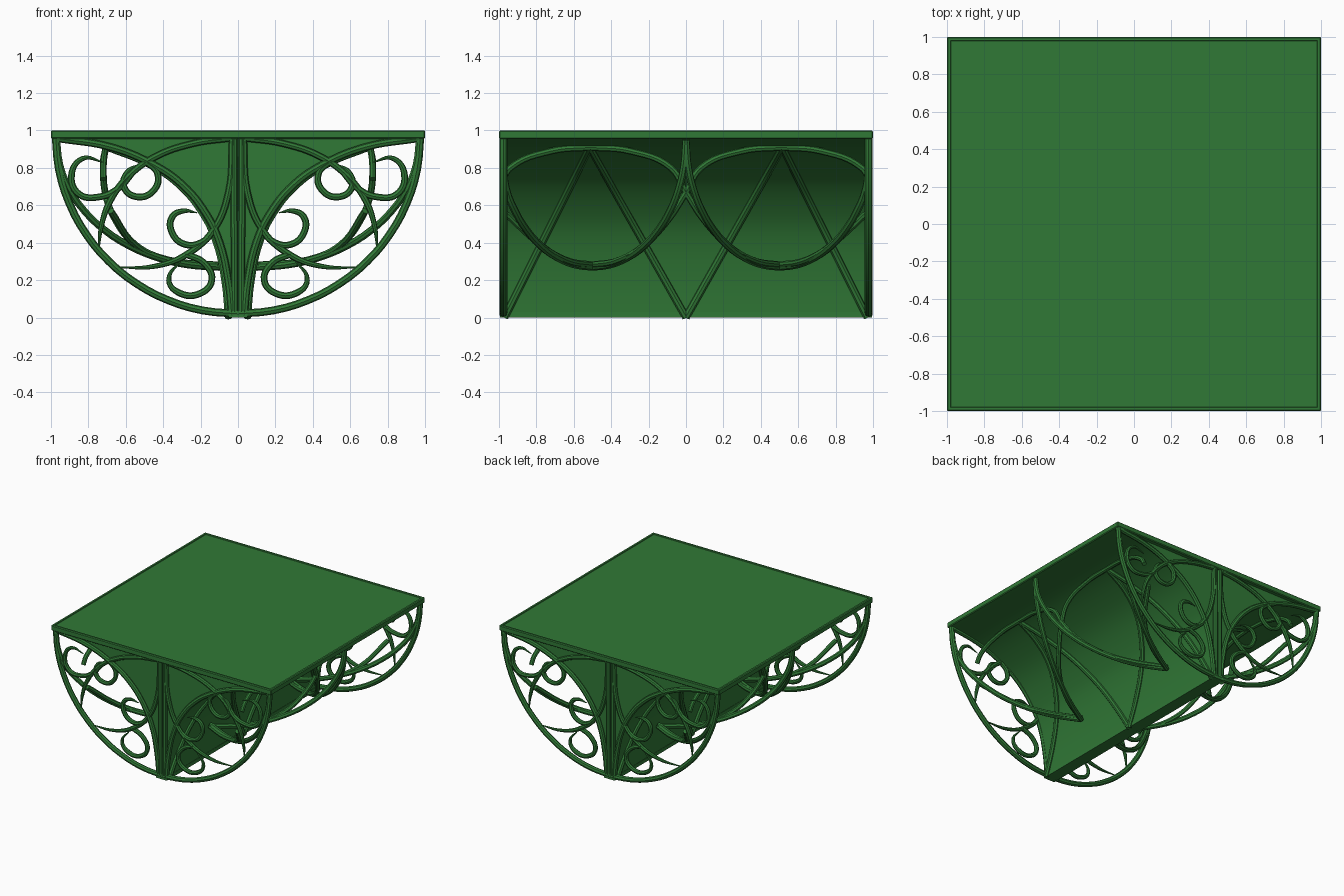
import bpy, bmesh
from math import sin, cos, pi

cube = bpy.data.objects.get("Cube")
if cube:
    bpy.data.objects.remove(cube)

green = bpy.data.materials.new("leaf_green")
green.use_nodes = True
colour = (0.03, 0.19, 0.037, 1)
green.diffuse_color = colour
green.node_tree.nodes["Principled BSDF"].inputs["Base Color"].default_value = colour


def add_mesh(name, mesh, smooth=True):
    obj = bpy.data.objects.new(name, mesh)
    bpy.context.collection.objects.link(obj)
    mesh.materials.clear()
    mesh.materials.append(green)
    if smooth:
        bpy.ops.object.select_all(action="DESELECT")
        obj.select_set(True)
        bpy.context.view_layer.objects.active = obj
        bpy.ops.object.shade_smooth_by_angle(angle=0.7)
    return obj


def tubes(name, paths, radius, tip=False, steps=6):
    """Round rods through the given paths, optionally tapered at the last point."""
    curve = bpy.data.curves.new(name, "CURVE")
    curve.dimensions = "3D"
    curve.bevel_depth = radius
    curve.bevel_resolution = 2
    curve.resolution_u = steps
    curve.use_fill_caps = True
    for path in paths:
        spline = curve.splines.new("BEZIER")
        spline.bezier_points.add(len(path) - 1)
        for i, (point, co) in enumerate(zip(spline.bezier_points, path)):
            point.co = co
            point.handle_left_type = point.handle_right_type = "AUTO"
            if tip:
                point.radius = (0.15, 0.75)[min(len(path) - 1 - i, 1)] if i > len(path) - 3 else 1
    temp = bpy.data.objects.new(name + "_path", curve)
    bpy.context.collection.objects.link(temp)
    graph = bpy.context.evaluated_depsgraph_get()
    mesh = bpy.data.meshes.new_from_object(temp.evaluated_get(graph))
    bpy.data.objects.remove(temp)
    return add_mesh(name, mesh)


def mirrored(paths):
    """Copies to all four quarters."""
    return [[(sx * x, sy * y, z) for x, y, z in p]
            for p in paths for sx in (1, -1) for sy in (1, -1)]


def on_end(paths, y=0.976):
    return mirrored([[(x, y, z) for x, z in p] for p in paths])


def box(name, x, y, z0, z1):
    bm = bmesh.new()
    bmesh.ops.create_cube(bm, size=1)
    for v in bm.verts:
        v.co = (v.co.x * 2 * x, v.co.y * 2 * y, z1 if v.co.z > 0 else z0)
    return bm


# Top slab with a slightly sunken panel inside a rim
bm = box("top_slab", 1, 1, 0.955, 1)
bm.normal_update()
top = max(bm.faces, key=lambda f: f.calc_center_median().z)
bmesh.ops.bevel(bm, geom=list(bm.edges), offset=0.006, segments=1, affect="EDGES")
bm.normal_update()
top = max(bm.faces, key=lambda f: f.calc_center_median().z)
bmesh.ops.inset_region(bm, faces=[top], thickness=0.02, depth=0)
bmesh.ops.inset_region(bm, faces=[top], thickness=0.004, depth=-0.006)
mesh = bpy.data.meshes.new("top_slab")
bm.to_mesh(mesh)
add_mesh("top_slab", mesh, False)

# Flaring body: concave profile swept front to back
flare = [(.045, 0), (.065, .2), (.11, .4), (.18, .55), (.31, .71),
         (.47, .82), (.69, .91), (.98, .958)]


def smooth_profile(pts, n=6):
    out = []
    for i in range(len(pts) - 1):
        a, b = pts[max(i - 1, 0)], pts[i]
        c, d = pts[i + 1], pts[min(i + 2, len(pts) - 1)]
        for k in range(n):
            t = k / n
            out.append(tuple(.5 * (2 * q + (r - p) * t + (2 * p - 5 * q + 4 * r - s) * t * t
                                   + (3 * q - p - 3 * r + s) * t ** 3)
                             for p, q, r, s in zip(a, b, c, d)))
    return out + [pts[-1]]


profile = smooth_profile(flare)
outline = profile + [(-x, z) for x, z in reversed(profile)]
bm = bmesh.new()
face = bm.faces.new([bm.verts.new((x, -.965, z)) for x, z in outline])
ext = bmesh.ops.extrude_face_region(bm, geom=[face])
bmesh.ops.translate(bm, vec=(0, 1.93, 0),
                    verts=[v for v in ext["geom"] if isinstance(v, bmesh.types.BMVert)])
bmesh.ops.recalc_face_normals(bm, faces=bm.faces)
mesh = bpy.data.meshes.new("body")
bm.to_mesh(mesh)
add_mesh("body", mesh)

# Bottom keel
bm = box("bottom_keel", .05, .995, 0, .03)
mesh = bpy.data.meshes.new("bottom_keel")
bm.to_mesh(mesh)
add_mesh("bottom_keel", mesh, False)

# Raised trim on both ends
edge = [(x - .012, z) for x, z in flare]
edge[0] = (.033, .012)
tubes("end_edge_trim", on_end([edge]), .02)
tubes("end_centre_trim", on_end([[(.018, .02), (.022, .96)]]), .019)

# Quarter-circle arches on both ends
arch = [(.975 * sin(a), .975 - .955 * cos(a)) for a in [i * pi / 16 for i in range(9)]]
tubes("end_arches", on_end([arch]), .021, steps=3)

# Pointed vines and curled scrolls on both ends
vines = [
    [(.03, .96), (.24, .93), (.44, .86), (.58, .76), (.68, .63), (.73, .49), (.745, .35)],
    [(.03, .96), (.05, .67), (.13, .47), (.27, .34), (.44, .275), (.66, .268)],
]
tubes("end_vines", on_end(vines), .018, tip=True)
scrolls = [
    [(.56, .78), (.64, .69), (.74, .645), (.85, .66), (.89, .76), (.83, .85), (.72, .83)],
    [(.50, .84), (.43, .77), (.45, .68), (.54, .645), (.61, .70), (.59, .78), (.52, .82)],
    [(.13, .47), (.18, .41), (.28, .39), (.355, .46), (.35, .54), (.29, .57), (.22, .56)],
    [(.28, .34), (.18, .29), (.14, .20), (.20, .13), (.31, .13), (.37, .20), (.30, .31)],
]
tubes("end_scrolls", on_end(scrolls), .018, tip=True)

# Swooping side ribs, dipping from the slab edge to the body and back
loops = []
for shift in (0, .5):
    loops.append([(.1 + .87 * sin(a), shift + .5 * (sin(a) if shift else 1 - sin(a)),
                   .95 - .68 * cos(a)) for a in [i * pi / 16 for i in range(9)]])
loops = [[(x, min(y, .975), z) for x, y, z in p] for p in loops]
tubes("side_loops", mirrored(loops), .02, steps=3)

# Winding side ribs, crossing between neighbouring bays
wind = [(.70, .51, .91), (.71, .3, .89), (.72, .08, .80), (.71, 0, .67), (.66, -.09, .53),
        (.55, -.22, .39), (.38, -.35, .31), (.1, -.51, .28)]
outward = [(x, 1.02 - y, z) for x, y, z in wind[:3]] + [(.72, .98, .74)]
inward = [(.68, .98, .57)] + [(x, 1 + y, z) for x, y, z in wind[5:]]
tubes("winding_ribs", mirrored([wind, outward, inward]), .018)

# Slanted ribs lying on the body, rising to a peak in each bay
ribs = []
for start in (0, .97):
    ribs.append([(x + .005, start + (.515 - start) * z / .91, z) for x, z in flare[:-1]])
tubes("slanted_ribs", mirrored(ribs), .02)
